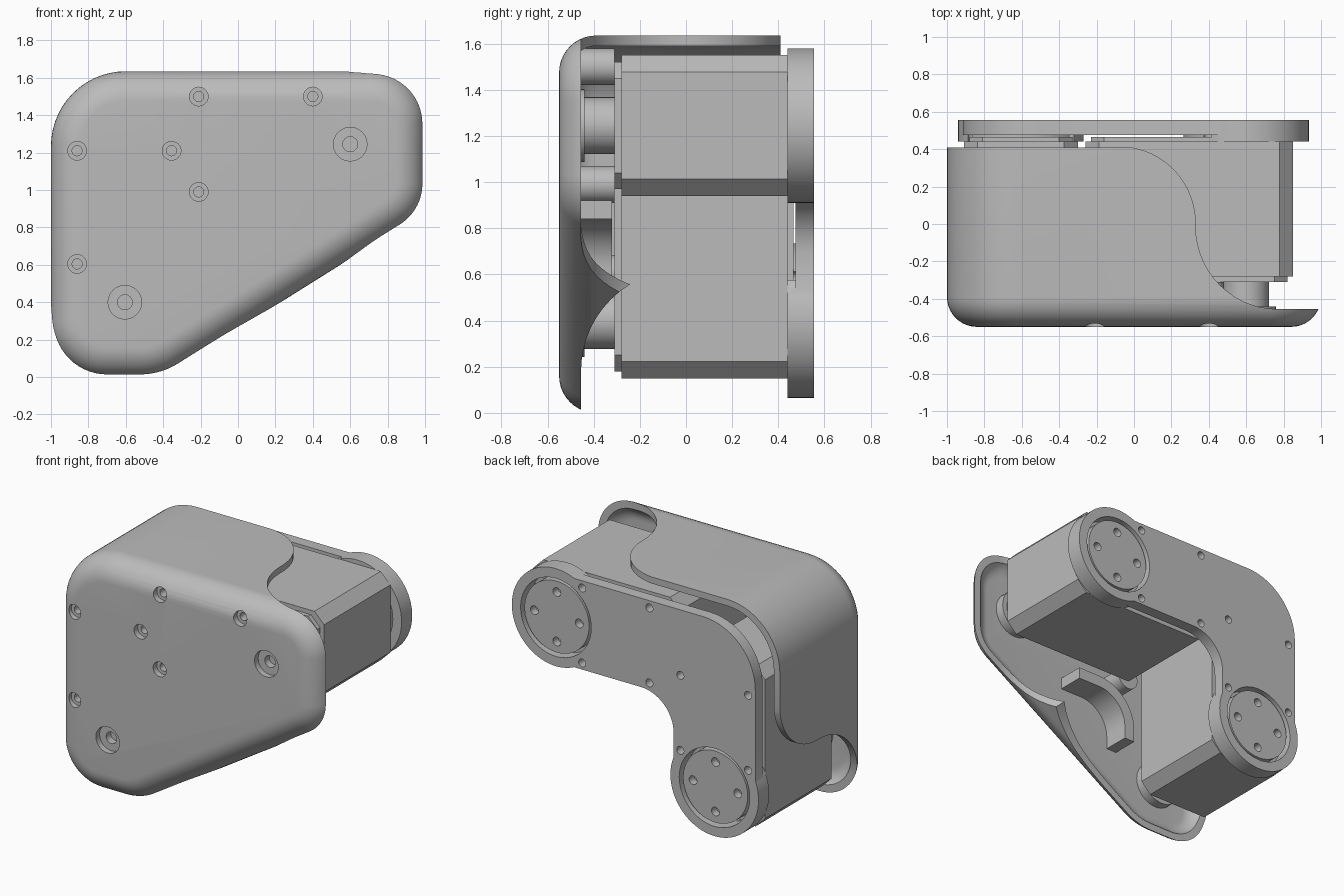
import bpy
import bmesh
import math
from mathutils import Vector

if "Cube" in bpy.data.objects:
    bpy.data.objects.remove(bpy.data.objects["Cube"])

grey = bpy.data.materials.new("light_grey")
grey.use_nodes = True
grey.diffuse_color = (0.5, 0.5, 0.5, 1)
grey.node_tree.nodes["Principled BSDF"].inputs["Base Color"].default_value = (0.5, 0.5, 0.5, 1)


def rounded(corners, steps=14):
    """Outline as (point, outward normal) pairs; a corner is (x, z) or (x, z, radius)."""
    out = []
    for i, corner in enumerate(corners):
        c = Vector(corner[:2])
        r = corner[2] if len(corner) > 2 else 0
        if not r:
            out.append((c, Vector((0, 0))))
            continue
        d1 = (Vector(corners[i - 1][:2]) - c).normalized()
        d2 = (Vector(corners[(i + 1) % len(corners)][:2]) - c).normalized()
        half = d1.angle(d2) / 2
        mid = c + (d1 + d2).normalized() * (r / math.sin(half))
        va = c + d1 * (r / math.tan(half)) - mid
        vb = c + d2 * (r / math.tan(half)) - mid
        turn = math.pi - 2 * half
        for k in range(steps + 1):
            s = k / steps
            v = (va * math.sin((1 - s) * turn) + vb * math.sin(s * turn)) / math.sin(turn)
            out.append((mid + v, v.normalized()))
    return out


def circle(x, z, r, n=40):
    pts = []
    for k in range(n):
        v = Vector((math.cos(k * math.tau / n), math.sin(k * math.tau / n)))
        pts.append((Vector((x, z)) + v * r, v))
    return pts


def loft(name, outline, profile, place=lambda u, d, v: (u, d, v)):
    """Closed solid: the outline repeated at each (inset, depth) of the profile."""
    bm = bmesh.new()
    rings = []
    for inset, depth in profile:
        pts = [p - n * inset for p, n in outline]
        rings.append([bm.verts.new(place(p.x, depth, p.y)) for p in pts])
    count = len(outline)
    for a, b in zip(rings, rings[1:]):
        for i in range(count):
            j = (i + 1) % count
            bm.faces.new((a[i], a[j], b[j], b[i]))
    bm.faces.new(rings[0])
    bm.faces.new(rings[-1])
    bmesh.ops.recalc_face_normals(bm, faces=bm.faces)
    mesh = bpy.data.meshes.new(name)
    bm.to_mesh(mesh)
    bm.free()
    obj = bpy.data.objects.new(name, mesh)
    bpy.context.collection.objects.link(obj)
    mesh.materials.append(grey)
    return obj


def prism(name, outline, y0, y1):
    return loft(name, outline, [(0, y0), (0, y1)])


def combine(obj, tools, operation="DIFFERENCE"):
    """Apply each tool as a boolean, then discard it."""
    bpy.context.view_layer.objects.active = obj
    for tool in tools:
        tool.hide_render = True
        mod = obj.modifiers.new("shape", "BOOLEAN")
        mod.operation = operation
        mod.solver = "EXACT"
        mod.object = tool
        bpy.ops.object.modifier_apply(modifier=mod.name)
        bpy.data.objects.remove(tool)


def hole(x, z, r, y0, y1):
    return prism("cutter", circle(x, z, r, 24), y0, y1)


AXES = [("upper", 0.6, 1.245), ("lower", -0.605, 0.4)]
SCREWS = [(-0.21, 1.5), (0.4, 1.5), (-0.21, 0.99), (-0.86, 1.21), (-0.355, 1.21), (-0.86, 0.605)]

# Cover: dished front with rounded rim, walls running to the back
outline = rounded([(-1, 0, 0.3), (-0.41, 0, 0.4), (1, 0.884, 0.27), (1, 1.635, 0.28), (-1, 1.635, 0.4)])
arc = [k * math.pi / 20 for k in range(11)]
outer = [(0.16 * (1 - math.sin(a)), -0.39 - 0.16 * math.cos(a)) for a in arc]
inner = [(0.16 - 0.115 * math.sin(a), -0.39 - 0.115 * math.cos(a)) for a in reversed(arc)]
cover = loft("cover", outline, outer + [(0, 0.41), (0.045, 0.41)] + inner)

# S-shaped cuts that open the cover walls around each motor
top_cut = rounded([(-0.3, 0.415), (0.33, 0.415, 0.41), (0.33, -0.455, 0.44),
                   (1.5, -0.455), (1.5, 1), (-0.3, 1)])
side_cut = rounded([(1.25, 0.415), (0.62, 0.415, 0.41), (0.62, -0.455, 0.44),
                    (-0.5, -0.455), (-0.5, 1), (1.25, 1)])
combine(cover, [
    loft("cutter", top_cut, [(0, -1), (0, 3)], lambda u, d, v: (u, v, d)),
    loft("cutter", side_cut, [(0, -2), (0, 2)], lambda u, d, v: (d, v, u)),
])
combine(cover, [hole(x, z, 0.05, -0.7, -0.47) for x, z in SCREWS])
combine(cover, [hole(x, z, 0.09, -0.7, -0.47) for _, x, z in AXES])

# Screw posts inside the cover
for i, (x, z) in enumerate(SCREWS):
    post = prism(f"screw_post_{i + 1}", circle(x, z, 0.08), -0.51, -0.31)
    combine(post, [hole(x, z, 0.027, -0.7, -0.43)])

# Curved stiffening rib behind the front
prism("cover_rib", rounded([(0.2, 0.92), (-0.27, 0.92, 0.3), (-0.27, 0.53), (-0.19, 0.53),
                            (-0.19, 0.84, 0.22), (0.2, 0.84)]), -0.52, -0.32)


def chamfered(x0, x1, z0, z1, c):
    return rounded([(x0 + c, z0), (x1 - c, z0), (x1, z0 + c), (x1, z1 - c),
                    (x1 - c, z1), (x0 + c, z1), (x0, z1 - c), (x0, z0 + c)])


# Motors with end caps
boxes = {"upper": (-0.26, 0.85, 0.94, 1.55), "lower": (-0.91, -0.3, 0.15, 1.25)}
for name, (x0, x1, z0, z1) in boxes.items():
    prism(name + "_motor", chamfered(x0, x1, z0, z1, 0.073), -0.28, 0.44)
    small = chamfered(x0 + 0.03, x1 - 0.03, z0 + 0.03, z1 - 0.03, 0.07)
    prism(name + "_motor_front_cap", small, -0.31, -0.28)
    prism(name + "_motor_rear_cap", small, 0.44, 0.465)

# Front shafts, flanges and rear output discs
for name, x, z in AXES:
    prism(name + "_shaft", circle(x, z, 0.123), -0.44, -0.28)
    flange = prism(name + "_shaft_flange", circle(x, z, 0.158), -0.51, -0.44)
    combine(flange, [hole(x, z, 0.04, -0.7, -0.46)])
    disc = prism(name + "_output_disc", circle(x, z, 0.245, 64), 0.44, 0.545)
    combine(disc, [hole(x + dx, z + dz, 0.03, 0.49, 0.7)
                   for dx, dz in ((0.17, 0), (-0.17, 0), (0, 0.17), (0, -0.17))])

# L-shaped rear bracket with round lobes and screw holes
bracket = prism("rear_bracket", rounded([
    (0.6, 1.55), (-0.915, 1.55, 0.4), (-0.915, 0.4), (-0.295, 0.4),
    (-0.295, 0.94, 0.25), (0.6, 0.94)]), 0.475, 0.555)
combine(bracket, [prism("lobe", circle(x, z, 0.335, 72), 0.44, 0.555) for _, x, z in AXES], "UNION")
combine(bracket, [prism("cutter", circle(x, z, 0.268, 64), 0.3, 0.7) for _, x, z in AXES])
combine(bracket, [hole(x, z, 0.027, 0.3, 0.7) for x in (0.4, -0.11) for z in (1.5, 0.985)])
combine(bracket, [hole(x, z, 0.027, 0.3, 0.7) for x in (-0.345, -0.86) for z in (1.1, 0.585)])

# Smooth curved surfaces, keep edges crisp
bpy.ops.object.select_all(action="DESELECT")
for obj in bpy.context.scene.objects:
    if obj.type == "MESH":
        obj.select_set(True)
        bpy.context.view_layer.objects.active = obj
bpy.ops.object.shade_smooth_by_angle(angle=math.radians(30))
